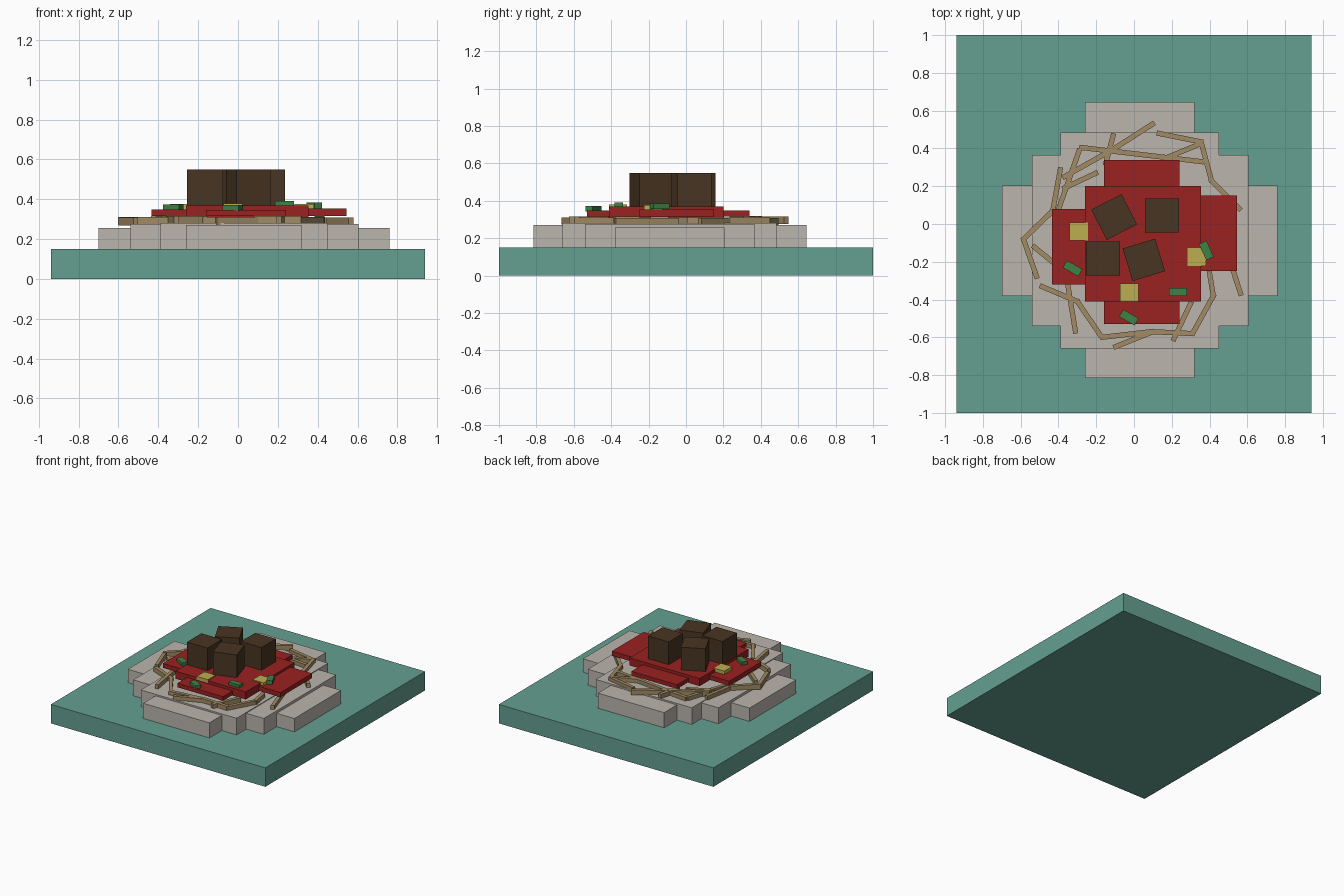
import bpy, bmesh, math
from mathutils import Matrix, Vector

if "Cube" in bpy.data.objects:
    bpy.data.objects.remove(bpy.data.objects["Cube"])


def material(name, rgb):
    m = bpy.data.materials.new(name)
    m.diffuse_color = (*rgb, 1)
    m.use_nodes = True
    m.node_tree.nodes["Principled BSDF"].inputs["Base Color"].default_value = m.diffuse_color
    return m


TEAL = material("teal", (0.13, 0.35, 0.28))
STONE = material("plate_grey", (0.50, 0.46, 0.42))
PASTA = material("pasta", (0.36, 0.26, 0.13))
SAUCE = material("sauce_red", (0.33, 0.015, 0.015))
MEAT = material("meat_brown", (0.065, 0.035, 0.016))
CHEESE = material("cheese_yellow", (0.50, 0.42, 0.08))
HERB = material("herb_green", (0.05, 0.22, 0.06))


def add_box(bm, centre, size, angle=0):
    m = (Matrix.Translation(centre) @ Matrix.Rotation(angle, 4, 'Z')
         @ Matrix.Diagonal((*size, 1)))
    bmesh.ops.create_cube(bm, size=1, matrix=m)


def finish(bm, name, mat):
    mesh = bpy.data.meshes.new(name)
    bm.to_mesh(mesh)
    bm.free()
    mesh.materials.append(mat)
    bpy.context.collection.objects.link(bpy.data.objects.new(name, mesh))


def block(name, mat, x, y, z):
    """Box from its x, y and z ranges."""
    bm = bmesh.new()
    lo, hi = zip(x, y, z)
    lo, hi = Vector(lo), Vector(hi)
    add_box(bm, (lo + hi) / 2, hi - lo)
    finish(bm, name, mat)


def piece(name, mat, x, y, z0, z1, w, d, deg=0):
    """Box turned about its own centre."""
    bm = bmesh.new()
    add_box(bm, (x, y, (z0 + z1) / 2), (w, d, z1 - z0), math.radians(deg))
    finish(bm, name, mat)


def strand(name, pts, z):
    """Bent noodle: one bar per path segment."""
    bm = bmesh.new()
    for i, (a, b) in enumerate(zip(pts, pts[1:])):
        a, b = Vector(a), Vector(b)
        d, c = b - a, (a + b) / 2
        add_box(bm, (c.x, c.y, z + 0.003 * (i % 2)), (d.length + 0.02, 0.027, 0.04),
                math.atan2(d.y, d.x))
    finish(bm, name, PASTA)


# Base
block("base", TEAL, (-0.94, 0.94), (-1, 1), (0, 0.15))

# Stepped round plate
for i, (x0, x1, y0, y1, top) in enumerate([
        (-0.26, 0.32, -0.815, 0.645, 0.27), (-0.39, 0.45, -0.66, 0.485, 0.282),
        (-0.54, 0.605, -0.54, 0.365, 0.276), (-0.70, 0.76, -0.38, 0.205, 0.256)]):
    block(f"plate_{i + 1}", STONE, (x0, x1), (y0, y1), (0.15, top))

# Noodles around the sauce
paths = [
    [(-.39, .29), (-.43, .07), (-.585, -.08), (-.515, -.28)],
    [(-.29, .39), (-.36, .19), (-.42, .02)],
    [(.10, .53), (-.12, .39), (-.37, .25)],
    [(.13, .48), (.355, .435), (.41, .23), (.56, .08)],
    [(-.28, .405), (.36, .33)],
    [(-.11, .47), (-.15, .32)],
    [(-.37, .19), (-.20, .27)],
    [(-.49, -.33), (-.30, -.41), (-.17, -.60), (.09, -.57), (.31, -.58), (.42, -.38), (.40, -.26)],
    [(-.37, -.20), (-.31, -.57)],
    [(-.53, -.12), (-.42, -.21)],
    [(-.10, -.65), (.10, -.57)],
    [(.21, -.61), (.30, -.42)],
    [(.46, -.05), (.565, -.37)],
    [(.34, .42), (.17, .35)],
]
for i, p in enumerate(paths):
    strand(f"noodle_{i + 1}", p, 0.288 + 0.004 * (i % 3))

# Sauce slabs
block("sauce_middle", SAUCE, (-0.26, 0.355), (-0.41, 0.20), (0.31, 0.37))
block("sauce_long", SAUCE, (-0.16, 0.24), (-0.53, 0.34), (0.315, 0.347))
block("sauce_left", SAUCE, (-0.435, 0.0), (-0.32, 0.08), (0.315, 0.35))
block("sauce_right", SAUCE, (0.0, 0.545), (-0.248, 0.15), (0.317, 0.353))

# Meatballs
for i, (x, y, a) in enumerate([(0.147, 0.045, 0), (-0.165, -0.183, 0),
                               (-0.105, 0.037, 27), (0.052, -0.19, 17)]):
    piece(f"meatball_{i + 1}", MEAT, x, y, 0.365, 0.55, 0.18, 0.18, a)

# Cheese squares
for i, (x, y, z) in enumerate([(-0.293, -0.04, 0.35), (0.333, -0.175, 0.35),
                               (-0.025, -0.363, 0.352)]):
    piece(f"cheese_{i + 1}", CHEESE, x, y, z, z + 0.027, 0.097, 0.097)

# Herb flakes
for i, (x, y, z, a) in enumerate([(-0.325, -0.235, 0.345, -30), (0.233, -0.36, 0.362, 0),
                                  (-0.027, -0.495, 0.342, -30), (0.383, -0.14, 0.355, -65)]):
    piece(f"herb_{i + 1}", HERB, x, y, z, z + 0.03, 0.094, 0.044, a)
